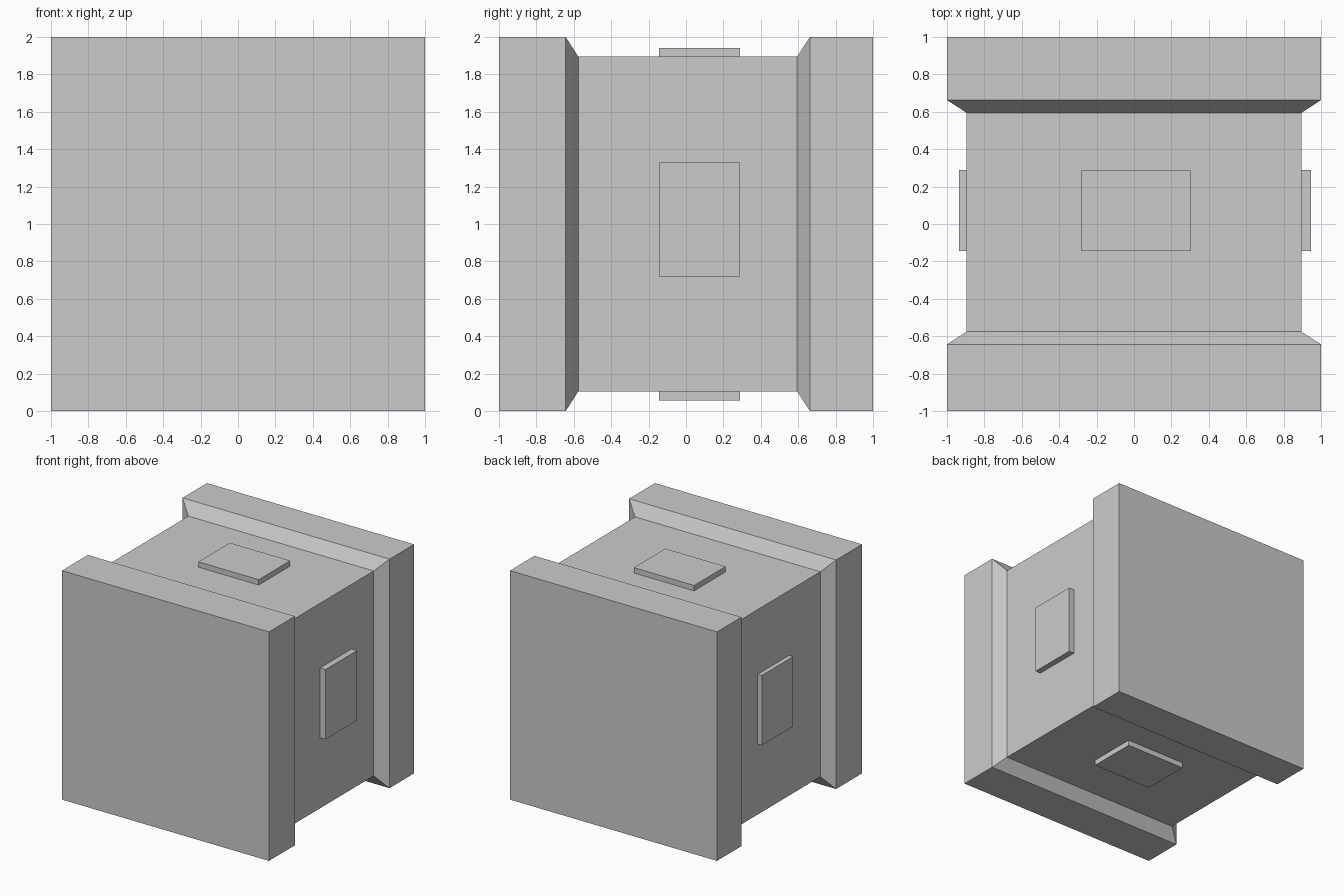
import bpy
import bmesh

if "Cube" in bpy.data.objects:
    bpy.data.objects.remove(bpy.data.objects["Cube"])


def make_object(name, bm):
    bmesh.ops.recalc_face_normals(bm, faces=bm.faces)
    mesh = bpy.data.meshes.new(name)
    bm.to_mesh(mesh)
    bm.free()
    obj = bpy.data.objects.new(name, mesh)
    bpy.context.collection.objects.link(obj)
    return obj


def box(name, lo, hi):
    bm = bmesh.new()
    bmesh.ops.create_cube(bm, size=1)
    for v in bm.verts:
        for i in range(3):
            v.co[i] = hi[i] if v.co[i] > 0 else lo[i]
    return make_object(name, bm)


# Body: square sections along y (position, half width), with chamfered end flanges
sections = [(-1, 1), (-0.643, 1), (-0.576, 0.895),
            (0.594, 0.895), (0.663, 1), (1, 1)]
bm = bmesh.new()
rings = []
for y, r in sections:
    rings.append([bm.verts.new((sx * r, y, 1 + sz * r))
                  for sx, sz in ((-1, -1), (1, -1), (1, 1), (-1, 1))])
for a, b in zip(rings, rings[1:]):
    for i in range(4):
        j = (i + 1) % 4
        bm.faces.new((a[i], a[j], b[j], b[i]))
bm.faces.new(rings[0])
bm.faces.new(rings[-1])
make_object("crate_body", bm)

# Raised plates on the four recessed sides
Y0, Y1 = -0.144, 0.29
X0, X1 = -0.282, 0.301
Z0, Z1 = 0.72, 1.33
box("top_plate", (X0, Y0, 1.89), (X1, Y1, 1.942))
box("bottom_plate", (X0, Y0, 0.057), (X1, Y1, 0.11))
box("right_plate", (0.89, Y0, Z0), (0.947, Y1, Z1))
box("left_plate", (-0.935, Y0, Z0), (-0.89, Y1, Z1))
